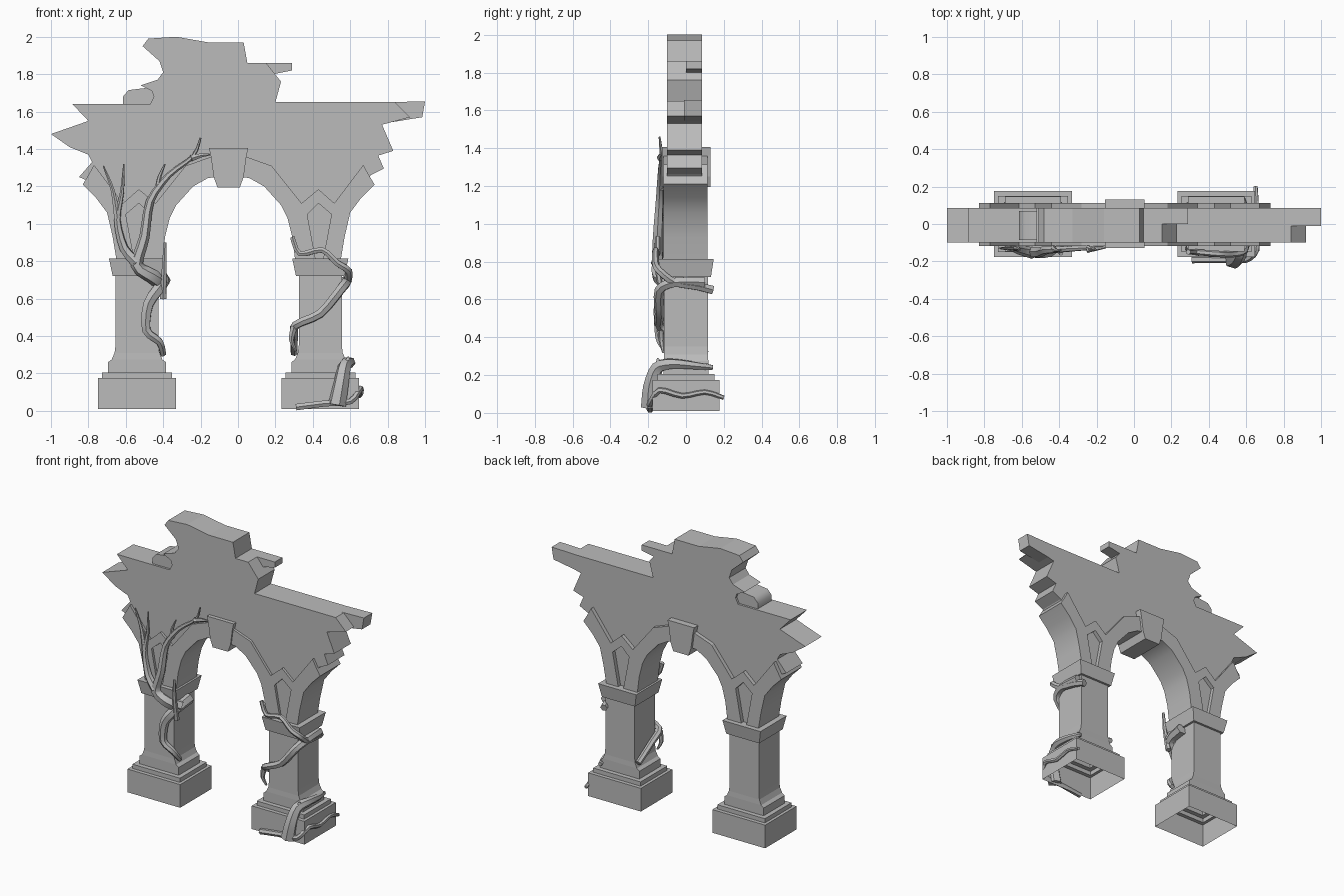
import bpy
import bmesh
from mathutils import Vector

default_cube = bpy.data.objects.get("Cube")
if default_cube:
    bpy.data.objects.remove(default_cube, do_unlink=True)

AXIS = -0.05          # centre line of the arch opening
WALL = (-0.10, 0.085)  # front and back of the wall
TRIM = (-0.118, 0.113)  # front and back of the raised stonework

stone = bpy.data.materials.new("grey stone")
stone.use_nodes = True
stone.diffuse_color = (0.5, 0.5, 0.5, 1)
shader = next(n for n in stone.node_tree.nodes if n.type == "BSDF_PRINCIPLED")
shader.inputs["Base Color"].default_value = stone.diffuse_color


def activate(obj):
    bpy.ops.object.select_all(action="DESELECT")
    obj.select_set(True)
    bpy.context.view_layer.objects.active = obj


def finish(name, bm, smooth_angle=None):
    """Turn a bmesh into a named stone object."""
    bmesh.ops.recalc_face_normals(bm, faces=bm.faces)
    mesh = bpy.data.meshes.new(name)
    bm.to_mesh(mesh)
    bm.free()
    mesh.materials.append(stone)
    obj = bpy.data.objects.new(name, mesh)
    bpy.context.collection.objects.link(obj)
    if smooth_angle:
        activate(obj)
        bpy.ops.object.shade_smooth_by_angle(angle=smooth_angle)
    return obj


def mirrored(points):
    """Reflect an outline across the centre line of the opening."""
    return [(2 * AXIS - x, z) for x, z in reversed(points)]


def slab(name, outline, depth, smooth_angle=None):
    """Extrude a front outline from front to back."""
    bm = bmesh.new()
    face = bm.faces.new([bm.verts.new((x, depth[0], z)) for x, z in outline])
    result = bmesh.ops.extrude_face_region(bm, geom=[face])
    moved = [g for g in result["geom"] if isinstance(g, bmesh.types.BMVert)]
    bmesh.ops.translate(bm, verts=moved, vec=(0, depth[1] - depth[0], 0))
    caps = [f for f in bm.faces if len(f.verts) > 4]
    bmesh.ops.triangulate(bm, faces=caps)
    return finish(name, bm, smooth_angle)


def pier(name, centre):
    """Loft rectangles upward into a plinth, shaft and capital, open below."""
    # half width, half depth, height
    sections = [
        (.208, .177, .01), (.208, .177, .175), (.187, .15, .175),
        (.187, .15, .205), (.155, .118, .205), (.155, .118, .26),
        (.135, .118, .275), (.12, .116, .31), (.115, .116, .35),
        (.115, .116, .72), (.13, .132, .72), (.15, .147, .815),
    ]
    bm = bmesh.new()
    previous = None
    for half_x, half_y, z in sections:
        ring = [bm.verts.new((centre + sx * half_x, sy * half_y, z))
                for sx, sy in ((-1, -1), (1, -1), (1, 1), (-1, 1))]
        if previous:
            for i in range(4):
                j = (i + 1) % 4
                bm.faces.new((previous[i], previous[j], ring[j], ring[i]))
        previous = ring
    bm.faces.new(previous)
    return finish(name, bm)


def vine(name, path, radii):
    """Sweep a tapering round stem along a path."""
    curve = bpy.data.curves.new(name, "CURVE")
    curve.dimensions = "3D"
    curve.bevel_depth = 1
    curve.bevel_resolution = 1
    curve.resolution_u = 3
    curve.use_fill_caps = True
    spline = curve.splines.new("BEZIER")
    spline.bezier_points.add(len(path) - 1)
    last = len(path) - 1
    for i, (point, co) in enumerate(zip(spline.bezier_points, path)):
        before, here, after = (Vector(path[k]) for k in
                               (max(i - 1, 0), i, min(i + 1, last)))
        tangent = (after - before) / 7
        point.co = here
        point.handle_left = here - tangent
        point.handle_right = here + tangent
        point.radius = radii[0] + (radii[1] - radii[0]) * i / last
    obj = bpy.data.objects.new(name, curve)
    bpy.context.collection.objects.link(obj)
    activate(obj)
    bpy.ops.object.convert(target="MESH")
    obj = bpy.context.object
    obj.data.materials.clear()
    obj.data.materials.append(stone)
    bpy.ops.object.shade_smooth_by_angle(angle=1)


# Two piers
for side, sign in (("left", 1), ("right", -1)):
    pier(side + "_pier", AXIS + sign * 0.49)

# Broken wall: ragged top, then the right and left legs around the opening
ragged_top = [
    (-.85, 1.25), (-.78, 1.33), (-.80, 1.37), (-.90, 1.41), (-1, 1.48),
    (-.80, 1.55), (-.885, 1.64), (-.47, 1.64), (-.45, 1.68), (-.46, 1.71),
    (-.52, 1.74), (-.43, 1.77), (-.40, 1.81), (-.42, 1.87), (-.51, 1.95),
    (-.48, 1.99), (-.33, 2), (-.16, 1.97), (.03, 1.97), (.05, 1.86),
    (.15, 1.86), (.19, 1.81), (.23, 1.76), (.20, 1.65), (.84, 1.65),
    (.92, 1.57), (.77, 1.53), (.83, 1.39), (.75, 1.365), (.78, 1.295),
    (.71, 1.26),
]
leg = [(.68, 1.22), (.59, 1.07), (.55, .94), (.53, .81),
       (.33, .81), (.30, 1), (.25, 1.11), (.15, 1.22), (.01, 1.27)]
slab("broken_wall", ragged_top + leg + mirrored(leg), WALL)

# Pieces that survive in only part of the wall depth
slab("top_ledge", [(.05, 1.86), (.29, 1.86), (.29, 1.82), (.19, 1.80), (.10, 1.80)],
     (0, WALL[1]))
slab("end_ledge", [(.80, 1.65), (1, 1.655), (.985, 1.57), (.80, 1.54)],
     (-.01, WALL[1]))
slab("loose_block", [(-.615, 1.63), (-.615, 1.68), (-.585, 1.715),
                     (-.46, 1.73), (-.44, 1.63)], (-.085, .07), 0.8)

# Raised arch ribs on each side, notched by a pointed recess
rib = [
    (.01, 1.25), (.06, 1.245), (.14, 1.20), (.23, 1.10), (.265, 1.03),
    (.29, .93), (.305, .81),
    (.415, .81), (.37, 1.05), (.43, 1.11), (.50, 1.05), (.455, .81),
    (.55, .81), (.57, .93), (.60, 1.06), (.66, 1.14), (.73, 1.21),
    (.70, 1.26), (.67, 1.315), (.515, 1.11), (.43, 1.185), (.34, 1.11),
    (.18, 1.31), (.04, 1.36),
]
slab("left_rib", rib, TRIM, 0.5)
slab("right_rib", mirrored(rib), TRIM, 0.5)

# Keystone
key_half = [(.055, 1.405), (.045, 1.36), (.03, 1.25), (.01, 1.195)]
slab("keystone", key_half + mirrored(key_half), (-.128, .13))

# Vines over the right pier
vine("right_trunk_vine",
     [(-.40, -.08, .68), (-.46, -.14, .72), (-.54, -.15, .78), (-.50, -.15, .93),
      (-.47, -.14, 1.12), (-.37, -.135, 1.26), (-.24, -.13, 1.36), (-.20, -.14, 1.46)],
     (.045, .005))
vine("right_upper_twig",
     [(-.25, -.135, 1.35), (-.20, -.13, 1.365), (-.15, -.125, 1.37)], (.02, .005))
vine("right_inner_twig",
     [(-.43, -.13, 1.18), (-.42, -.14, 1.25), (-.39, -.14, 1.32)], (.018, .004))
vine("right_side_branch",
     [(-.54, -.155, .79), (-.61, -.14, .87), (-.645, -.13, 1.02),
      (-.62, -.13, 1.17), (-.61, -.14, 1.32)], (.032, .004))
vine("right_outer_twig",
     [(-.645, -.13, 1.03), (-.67, -.13, 1.18), (-.72, -.13, 1.31)], (.02, .004))
vine("right_lower_vine",
     [(-.40, .02, .70), (-.41, -.11, .67), (-.48, -.14, .57), (-.49, -.14, .43),
      (-.42, -.13, .37), (-.40, -.08, .30)], (.04, .016))
vine("right_hanging_vine",
     [(-.39, -.16, .90), (-.395, -.15, .76), (-.40, -.12, .60)], (.008, .02))

# Vines over the left pier
vine("left_capital_vine",
     [(.29, -.15, .93), (.33, -.15, .84), (.45, -.16, .86), (.53, -.16, .79),
      (.59, -.14, .75), (.585, -.06, .69), (.57, .06, .67), (.55, .14, .65)],
     (.014, .025))
vine("left_winding_vine",
     [(.57, .10, .69), (.58, -.06, .69), (.55, -.14, .65), (.44, -.14, .52),
      (.31, -.14, .46), (.30, -.04, .40), (.30, .11, .31)], (.03, .02))
vine("left_hanging_twig",
     [(.30, -.13, .45), (.285, -.13, .38), (.31, -.12, .32)], (.022, .006))
vine("left_root",
     [(.31, -.19, .02), (.47, -.19, .04), (.60, -.19, .05), (.655, -.14, .12),
      (.655, -.02, .09), (.655, .10, .11), (.65, .20, .08)], (.02, .012))
vine("left_base_vine",
     [(.53, -.19, .03), (.55, -.185, .14), (.57, -.15, .24), (.60, -.07, .26),
      (.60, .05, .25), (.58, .14, .24)], (.05, .014))
vine("left_base_twig",
     [(.58, -.14, .24), (.59, -.15, .29)], (.025, .004))
